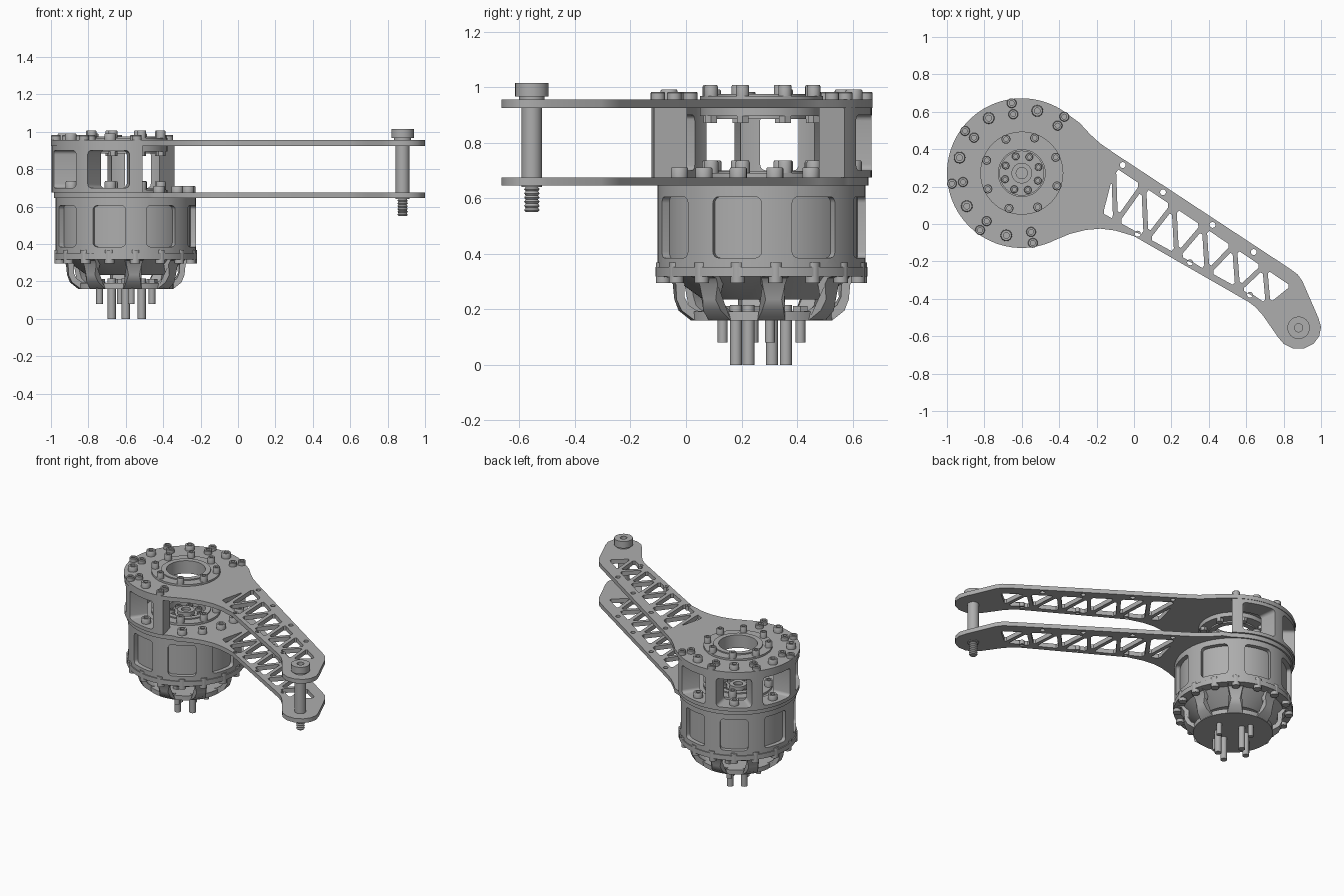
import bpy, bmesh
from math import sin, cos, radians, pi
from mathutils import Vector

cube = bpy.data.objects.get("Cube")
if cube:
    bpy.data.objects.remove(cube)

CX, CY = -0.6, 0.272
AXIS = [(CX, CY, 0)]
parts = []

metal = bpy.data.materials.new("plain grey metal")
metal.use_nodes = True
GREY = (0.42, 0.42, 0.42, 1)
metal.diffuse_color = GREY
metal.node_tree.nodes["Principled BSDF"].inputs["Base Color"].default_value = GREY


def polar(r, deg, z=0.0):
    return (CX + r * cos(radians(deg)), CY + r * sin(radians(deg)), z)


def arc(r, a0, a1, n):
    return [polar(r, a0 + (a1 - a0) * i / n)[:2] for i in range(n + 1)]


def circle(x, y, r, n=12):
    return [(x + r * cos(2 * pi * i / n), y + r * sin(2 * pi * i / n)) for i in range(n)]


def finish(name, bm):
    bmesh.ops.remove_doubles(bm, verts=bm.verts, dist=1e-5)
    bmesh.ops.recalc_face_normals(bm, faces=bm.faces)
    me = bpy.data.meshes.new(name)
    bm.to_mesh(me)
    bm.free()
    ob = bpy.data.objects.new(name, me)
    bpy.context.collection.objects.link(ob)
    me.materials.append(metal)
    parts.append(ob)
    return ob


def lathe(name, profile, spots=AXIS, seg=64, closed=False):
    """Spin a (radius, height) profile about every spot."""
    bm = bmesh.new()
    for x, y, z in spots:
        rings = [[bm.verts.new((x + r * cos(2 * pi * i / seg), y + r * sin(2 * pi * i / seg), z + h))
                  for i in range(seg)] for r, h in profile]
        pairs = list(zip(rings, rings[1:])) + ([(rings[-1], rings[0])] if closed else [])
        for a, b in pairs:
            for i in range(seg):
                j = (i + 1) % seg
                bm.faces.new((a[i], a[j], b[j], b[i]))
    bmesh.ops.dissolve_degenerate(bm, dist=1e-6, edges=bm.edges)
    return finish(name, bm)


def tube(name, r0, r1, z0, z1):
    return lathe(name, [(r0, z0), (r1, z0), (r1, z1), (r0, z1)], closed=True)


def rod(name, r, z0, z1, spots, seg=16):
    return lathe(name, [(0, z0), (r, z0), (r, z1), (0, z1)], spots, seg)


def bolts(name, spots, r, h):
    """Socket head screws."""
    return lathe(name, [(0, h * .4), (r * .5, h * .4), (r * .5, h), (r * .88, h),
                        (r, h * .85), (r, 0), (0, 0)], spots, 16)


def plate(name, outlines, z0, z1):
    """Flat sheet; outlines after the first are holes."""
    cu = bpy.data.curves.new("outline", "CURVE")
    cu.dimensions, cu.fill_mode, cu.extrude = "2D", "BOTH", (z1 - z0) / 2
    for pts in outlines:
        sp = cu.splines.new("POLY")
        sp.points.add(len(pts) - 1)
        for p, (x, y) in zip(sp.points, pts):
            p.co = (x, y, 0, 1)
        sp.use_cyclic_u = True
    tmp = bpy.data.objects.new("outline", cu)
    bpy.context.collection.objects.link(tmp)
    dg = bpy.context.evaluated_depsgraph_get()
    me = bpy.data.meshes.new_from_object(tmp.evaluated_get(dg))
    bm = bmesh.new()
    bm.from_mesh(me)
    bmesh.ops.translate(bm, verts=bm.verts, vec=(0, 0, (z0 + z1) / 2))
    bpy.data.objects.remove(tmp)
    bpy.data.meshes.remove(me)
    return finish(name, bm)


def cut_windows(ob, angles, r0, r1, w0, w1, z0, z1, c):
    """Cut rounded windows that widen from r0 to r1."""
    bm = bmesh.new()
    for a in angles:
        u = Vector((cos(radians(a)), sin(radians(a)), 0))
        v = Vector((-u.y, u.x, 0))
        loops = []
        for r, w in ((r0, w0), (r1, w1)):
            loop = []
            for k, (sx, sz) in enumerate(((1, 1), (-1, 1), (-1, -1), (1, -1))):
                for i in range(5):
                    t = (k + i / 4) * pi / 2
                    s = sx * (w - c) + c * cos(t)
                    h = (z1 - c if sz > 0 else z0 + c) + c * sin(t)
                    loop.append(bm.verts.new(Vector((CX, CY, h)) + u * r + v * s))
            loops.append(loop)
            bm.faces.new(loop)
        n = len(loops[0])
        for i in range(n):
            j = (i + 1) % n
            bm.faces.new((loops[0][i], loops[0][j], loops[1][j], loops[1][i]))
    cutter = finish("window_cutter", bm)
    parts.remove(cutter)
    cutter.hide_render = True
    mod = ob.modifiers.new("windows", "BOOLEAN")
    mod.object, mod.operation, mod.solver = cutter, "DIFFERENCE", "EXACT"
    bpy.context.view_layer.objects.active = ob
    bpy.ops.object.modifier_apply(modifier=mod.name)
    bpy.data.objects.remove(cutter)


RIBS = [53 + 45.2 * k for k in range(6)]
GAPS = [76 + 45 * k for k in range(5)]
ALL_RIBS = [53 + 45 * k for k in range(8)]
ALL_GAPS = [76 + 45 * k for k in range(8)]

# Arm plates: round head, tapering beam, bent tip
beam = [(-.42, -.085), (-.34, -.052), (-.26, -.032), (-.18, -.025), (-.10, -.035), (0, -.065),
        (.61, -.415), (.65, -.445), (.69, -.49), (.77, -.605), (.80, -.64), (.85, -.665),
        (.91, -.665), (.96, -.64), (.99, -.60), (1, -.55), (.985, -.50), (.90, -.305),
        (.875, -.27), (.835, -.24), (-.10, .375), (-.18, .43), (-.235, .48), (-.29, .54)]


def truss_holes():
    top = [Vector((-.11, .325)).lerp(Vector((.86, -.33)), i / 6) for i in range(7)]
    low = [Vector((-.18, .05)).lerp(Vector((.80, -.49)), i / 6) for i in range(7)]
    tris = []
    for i in range(6):
        mid = (low[i] + low[i + 1]) / 2
        tris += [(top[i], mid, top[i + 1])]
        tris += [(low[i], mid, top[i])] if i == 0 else [((low[i - 1] + low[i]) / 2, mid, top[i])]
    for a, b, c in tris:
        la, lb, lc = (b - c).length, (a - c).length, (a - b).length
        per = la + lb + lc
        centre = (a * la + b * lb + c * lc) / per
        inradius = abs((b - a).cross(c - a)) / per
        f = 1 - .013 / inradius
        pts = [centre + (p - centre) * f for p in (a, b, c)]
        # blunted corners
        yield [tuple(pts[i].lerp(pts[j], .1)) for i in range(3) for j in ((i - 1) % 3, (i + 1) % 3)]


rivets = [(-.06, .315), (.155, .17), (.42, -.005), (.64, -.15), (.02, -.052), (.30, -.205), (.62, -.378)]
for name, r, bore, z in (("upper_arm_plate", .4, .19, .925), ("lower_arm_plate", .385, .19, .645)):
    head = arc(r, 50, 293, 56)
    plate(name, [head + beam, circle(CX, CY, bore, 48)] + list(truss_holes())
          + [circle(x, y, .016) for x, y in rivets], z, z + .03)

# Windowed spacer wall between the plates
wall = plate("spacer_wall", [arc(.397, 49, 283, 56) + arc(.275, 283, 49, 56)], .675, .925)
cut_windows(wall, GAPS, .2, .45, .2 * sin(radians(22.5)) - .03, .45 * sin(radians(22.5)) - .03,
            .70, .90, .022)

# Bearing flanges and their screws
for name, z0, z1 in (("upper_bearing", .895, .968), ("lower_bearing", .64, .69)):
    tube(name, .135, .222, z0, z1)
    tube(name + "_lip", .125, .16, z0 - .01, z1 + .008)
rim = [70 + 45 * k for k in range(8)]
bolts("upper_bearing_screws", [polar(.2, a, .968) for a in rim], .024, .04)
rod("upper_bearing_nuts", .024, .87, .895, [polar(.2, a) for a in rim], 6)
bolts("lower_bearing_screws", [polar(.2, a, .69) for a in rim], .026, .045)

# Outer plate screws
bolts("rib_screws", [polar(r, a, .955) for a in RIBS for r in (.318, .378)], .026, .028)
bolts("gap_screws", [polar(.343, a, .955) for a in GAPS], .031, .036)
bolts("wall_floor_screws", [polar(.34, a, .70) for a in GAPS], .031, .036)
bolts("lower_plate_screws", [polar(.345, a, .675) for a in (301, 323, 346, 8, 31)], .031, .036)

# Motor housing with eight windows around the can
housing = plate("motor_housing", [arc(.375, 0, 354, 59), arc(.325, 0, 354, 59)], .35, .645)
cut_windows(housing, ALL_GAPS, .3, .42, .09, .09, .385, .605, .022)
lathe("motor_can", [(0, .66), (.12, .66), (.12, .64), (.345, .64), (.345, .34), (.30, .30),
                    (.21, .235), (0, .235)])
bolts("hub_screws", [polar(.095, 20 + 45 * k, .66) for k in range(8)], .02, .02)
lathe("hub", [(0, .67), (.03, .67), (.03, .69), (.055, .69), (.055, .655)], seg=32)

# Lower clamp ring
tube("clamp_ring", .30, .382, .318, .352)
rod("clamp_screws", .026, .295, .368, [polar(.358, a) for a in ALL_RIBS + ALL_GAPS])

# Curved cage arms and base disc
bm = bmesh.new()
side = [(.375, .32), (.335, .313), (.317, .29), (.313, .235), (.296, .195), (.25, .16), (.2, .16),
        (.2, .19), (.24, .195), (.27, .215), (.285, .245), (.285, .3), (.305, .335), (.375, .335)]
for a in ALL_RIBS:
    t = radians(a)
    loops = []
    for s in (-1, 1):
        loop = []
        for r, z in side:
            w = s * (.028 + .35 * abs(z - .24) ** 1.1)
            loop.append(bm.verts.new((CX + r * cos(t) - w * sin(t), CY + r * sin(t) + w * cos(t), z)))
        loops.append(loop)
        bm.faces.new(loop)
    for i in range(len(side)):
        j = (i + 1) % len(side)
        bm.faces.new((loops[0][i], loops[0][j], loops[1][j], loops[1][i]))
finish("cage_arms", bm)
rod("cage_base", .255, .16, .192, AXIS, 48)

# Connector pins under the base
rod("long_pins", .022, 0, .215, [(-.675, .31, 0), (-.6, .18, 0), (-.6, .36, 0), (-.515, .225, 0)])
short = [polar(.143, 12 + 90 * k) for k in range(4)]
rod("short_pins", .018, .08, .19, short)
rod("short_pin_heads", .03, .19, .212, short, 6)

# Tip bolt with threaded end
TIP = [(.88, -.555, 0)]
thread = [(.028 if i % 2 else .022, .55 + i * .0075) for i in range(13)]
lathe("tip_bolt", [(0, .55)] + thread + [(.037, .64), (.037, .955), (.046, .955), (.046, .967),
      (.06, .967), (.06, 1.015), (.022, 1.015), (.022, .99), (0, .99)], TIP, 32)

bpy.ops.object.select_all(action="DESELECT")
for ob in parts:
    ob.select_set(True)
bpy.context.view_layer.objects.active = parts[0]
bpy.ops.object.shade_smooth_by_angle(angle=radians(35))
